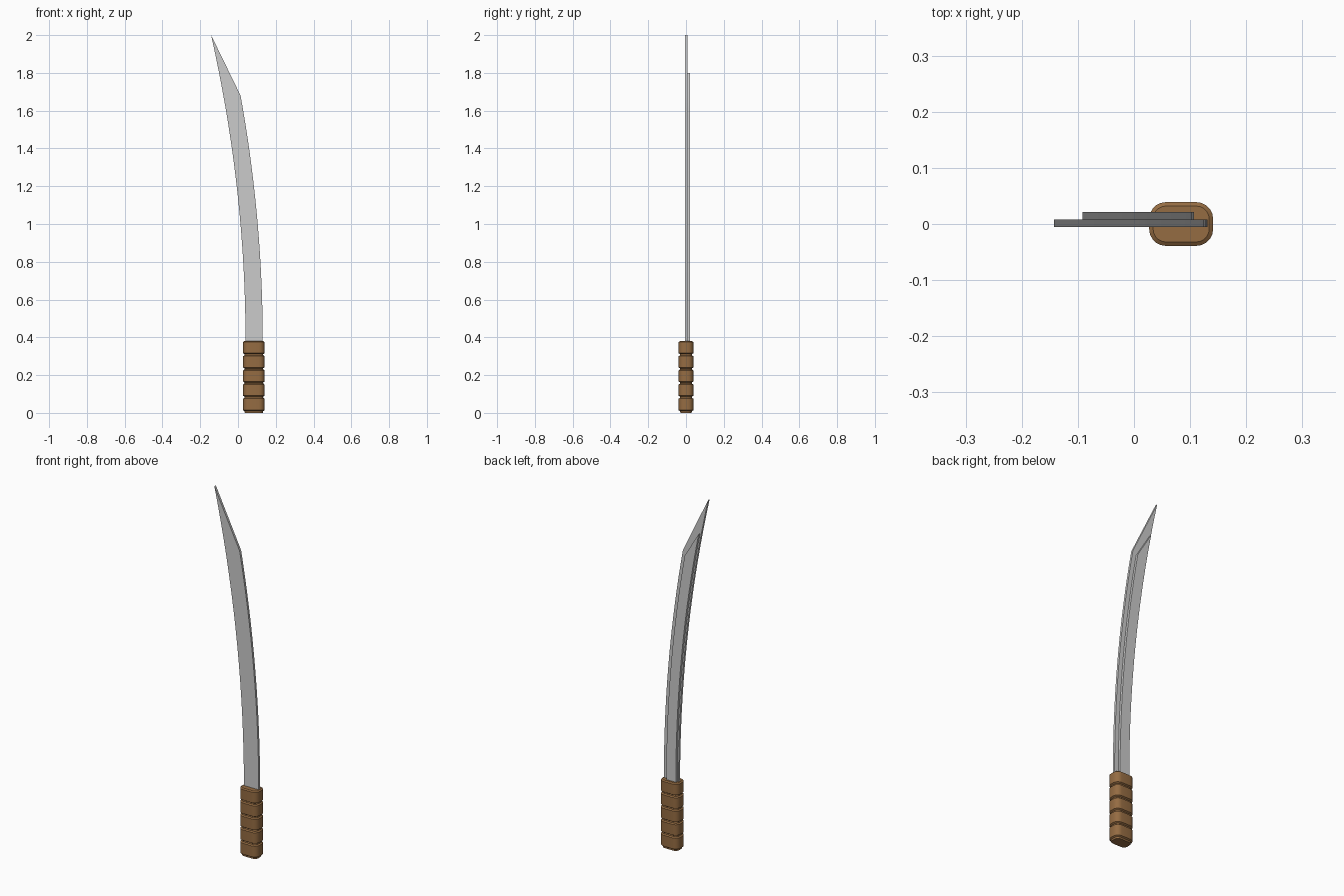
import bpy, bmesh, math

if "Cube" in bpy.data.objects:
    bpy.data.objects.remove(bpy.data.objects["Cube"])

BASE = 0.38     # height where the blade leaves the grip
BEND = 0.0695   # backward sweep of the blade


def finish(bm, name, mat=None, smooth=False):
    bmesh.ops.recalc_face_normals(bm, faces=bm.faces)
    me = bpy.data.meshes.new(name)
    bm.to_mesh(me)
    bm.free()
    ob = bpy.data.objects.new(name, me)
    bpy.context.collection.objects.link(ob)
    if mat:
        me.materials.append(mat)
    if smooth:
        bpy.context.view_layer.objects.active = ob
        ob.select_set(True)
        bpy.ops.object.shade_smooth_by_angle(angle=math.radians(30))
        ob.select_set(False)
    return ob


def sweep_x(x, z):
    return x - BEND * max(z - BASE, 0) ** 2


def curved_plate(name, left, right, tip_z, knee_z, y0, y1, n=18):
    """Curved strip with a slanted tip, extruded from y0 to y1."""
    bm = bmesh.new()
    z0 = 0.3
    rows = []
    for i in range(n + 1):
        zl = z0 + (tip_z - z0) * i / n
        zr = z0 + (knee_z - z0) * i / n
        pl, pr = (sweep_x(left, zl), zl), (sweep_x(right, zr), zr)
        rows.append([bm.verts.new((p[0], y, p[1]))
                     for p, y in ((pl, y0), (pr, y0), (pr, y1), (pl, y1))])
    for a, b in zip(rows, rows[1:]):
        for k in range(4):
            bm.faces.new((a[k], a[(k + 1) % 4], b[(k + 1) % 4], b[k]))
    bm.faces.new(rows[0])
    bm.faces.new(rows[-1])
    return finish(bm, name, smooth=True)


# Blade and the narrower plate on its back face
curved_plate("blade", 0.04, 0.131, 2.0, 1.68, -0.005, 0.008)
curved_plate("blade_back_plate", 0.048, 0.107, 1.8, 1.66, 0.007, 0.021)


# Grip: stacked rounded-rectangle rings with narrow grooves
def rounded_ring(bm, z, inset, cx=0.084, hx=0.057, hy=0.039, r=0.03, seg=5):
    ring = []
    for q, (sx, sy) in enumerate(((1, 1), (-1, 1), (-1, -1), (1, -1))):
        for j in range(seg + 1):
            a = math.pi / 2 * (q + j / seg)
            ring.append(bm.verts.new((
                cx + sx * (hx - r) + (r - inset) * math.cos(a),
                sy * (hy - r) + (r - inset) * math.sin(a), z)))
    return ring


wood = bpy.data.materials.new("brown_grip")
wood.diffuse_color = (0.3, 0.15, 0.055, 1)
wood.use_nodes = True
wood.node_tree.nodes["Principled BSDF"].inputs["Base Color"].default_value = wood.diffuse_color

profile = [(0.0, 0.009), (0.008, 0.009)]
cuts = [0.005, 0.082, 0.157, 0.232, 0.307, 0.382]
for lo, hi in zip(cuts, cuts[1:]):
    profile += [(lo + 0.004, 0.008), (lo + 0.009, 0.0),
                (hi - 0.007, 0.0), (hi - 0.002, 0.007)]
profile = profile[:1] + profile[2:]

bm = bmesh.new()
rings = [rounded_ring(bm, z, inset) for z, inset in profile]
for a, b in zip(rings, rings[1:]):
    for k in range(len(a)):
        m = (k + 1) % len(a)
        bm.faces.new((a[k], a[m], b[m], b[k]))
bm.faces.new(rings[0])
bm.faces.new(rings[-1])
finish(bm, "grip", wood, smooth=True)
